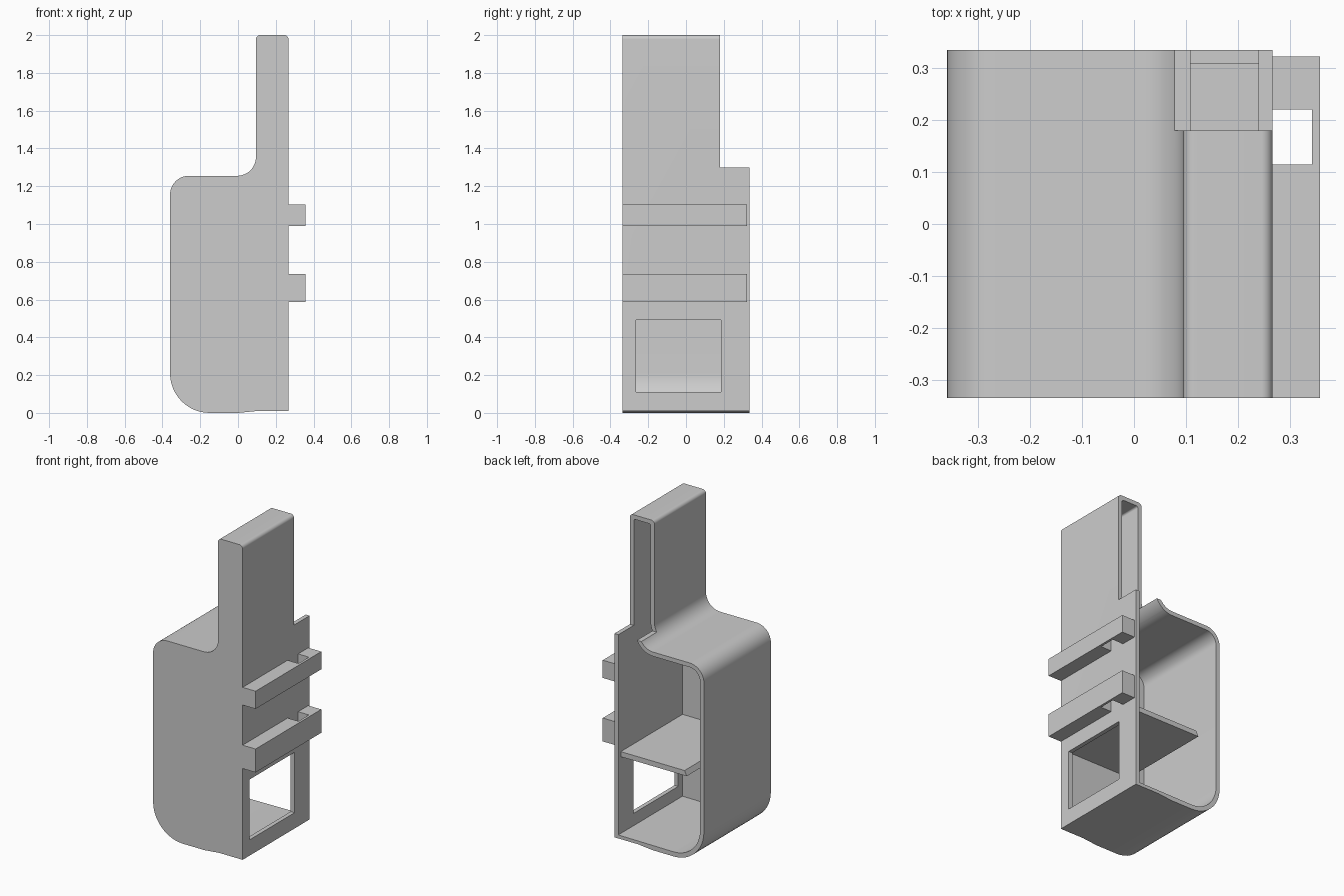
import bpy
import bmesh
import math
from mathutils import Vector

cube = bpy.data.objects.get("Cube")
if cube:
    bpy.data.objects.remove(cube, do_unlink=True)

WALL = 0.027
FRONT, BACK = -0.335, 0.335

grey = bpy.data.materials.new("light_grey")
grey.use_nodes = True
colour = (0.604, 0.604, 0.604, 1.0)
grey.diffuse_color = colour
grey.node_tree.nodes["Principled BSDF"].inputs["Base Color"].default_value = colour


def rounded(corners, steps=12):
    """Turn (x, z, radius) corners into a polygon with true arcs."""
    outline = []
    count = len(corners)
    for i, (x, z, radius) in enumerate(corners):
        corner = Vector((x, z))
        if radius == 0:
            outline.append(corner)
            continue
        to_prev = (Vector(corners[i - 1][:2]) - corner).normalized()
        to_next = (Vector(corners[(i + 1) % count][:2]) - corner).normalized()
        half = to_prev.angle(to_next) / 2
        reach = radius / math.tan(half)
        centre = corner + (to_prev + to_next).normalized() * radius / math.sin(half)
        start = (corner + to_prev * reach - centre).normalized()
        end = (corner + to_next * reach - centre).normalized()
        outline += [centre + start.slerp(end, s / steps) * radius for s in range(steps + 1)]
    return outline


def prism(name, outline, low, high, axis="y"):
    """Extrude an outline along y (points are x, z) or z (points are x, y)."""
    bm = bmesh.new()
    place = (lambda p: (p[0], low, p[1])) if axis == "y" else (lambda p: (p[0], p[1], low))
    face = bm.faces.new([bm.verts.new(place(p)) for p in outline])
    grown = bmesh.ops.extrude_face_region(bm, geom=[face])["geom"]
    verts = [g for g in grown if isinstance(g, bmesh.types.BMVert)]
    depth = high - low
    bmesh.ops.translate(bm, verts=verts, vec=(0, depth, 0) if axis == "y" else (0, 0, depth))
    bmesh.ops.recalc_face_normals(bm, faces=bm.faces)
    mesh = bpy.data.meshes.new(name)
    bm.to_mesh(mesh)
    bm.free()
    mesh.materials.append(grey)
    obj = bpy.data.objects.new(name, mesh)
    bpy.context.collection.objects.link(obj)
    return obj


def activate(obj):
    bpy.ops.object.select_all(action="DESELECT")
    obj.select_set(True)
    bpy.context.view_layer.objects.active = obj


def cut(target, cutter):
    """Subtract the cutter from the target and discard it."""
    cutter.hide_render = True
    modifier = target.modifiers.new("cut", "BOOLEAN")
    modifier.operation = "DIFFERENCE"
    modifier.solver = "EXACT"
    modifier.object = cutter
    activate(target)
    bpy.ops.object.modifier_apply(modifier=modifier.name)
    bpy.data.objects.remove(cutter, do_unlink=True)


def box(x0, x1, z0, z1):
    return [(x0, z0), (x1, z0), (x1, z1), (x0, z1)]


# Housing: wide body with a tall narrow neck, hollow and open at the back
left, right, neck, shoulder, top = -0.36, 0.267, 0.095, 1.255, 2.0
outer = rounded([
    (left, 0, 0.21), (0, 0, 0), (0.1, 0.01, 0), (right, 0.01, 0),
    (right, top, 0.022), (neck, top, 0.022),
    (neck, shoulder, 0.1), (left, shoulder, 0.1)])
inner = rounded([
    (left + WALL, WALL, 0.21 - WALL), (right - WALL, WALL + 0.005, 0),
    (right - WALL, top - WALL, 0.012), (neck + WALL, top - WALL, 0.012),
    (neck + WALL, shoulder - WALL, 0.1 + WALL), (left + WALL, shoulder - WALL, 0.1 - WALL)])
housing = prism("housing", outer, FRONT, BACK)
cut(housing, prism("cavity_cutter", inner, FRONT + WALL, BACK + 0.2))

# Neck is shallower than the body
cut(housing, prism("neck_cutter", box(-0.1, 0.5, 1.3, 2.2), 0.18, BACK + 0.3))

# Rectangular window in the side wall
cut(housing, prism("window_cutter", box(0.2, 0.4, 0.11, 0.492), -0.265, 0.185))

# Interior shelf with a bevelled free end
shelf = prism("shelf", [(0.25, 0.518), (-0.222, 0.518), (-0.207, 0.55), (0.25, 0.55)],
              FRONT + 0.015, 0.31)

# Side rails, each with a strap slot against the wall
edge, slot = 0.358, 0.343
rail = [(right, FRONT), (edge, FRONT), (edge, 0.322), (right, 0.322),
        (right, 0.22), (slot, 0.22), (slot, 0.115), (right, 0.115)]
rails = [prism("lower_rail", rail, 0.588, 0.736, "z"),
         prism("upper_rail", rail, 0.99, 1.102, "z")]

for obj in [housing, shelf] + rails:
    activate(obj)
    bpy.ops.object.shade_smooth_by_angle(angle=math.radians(30))
